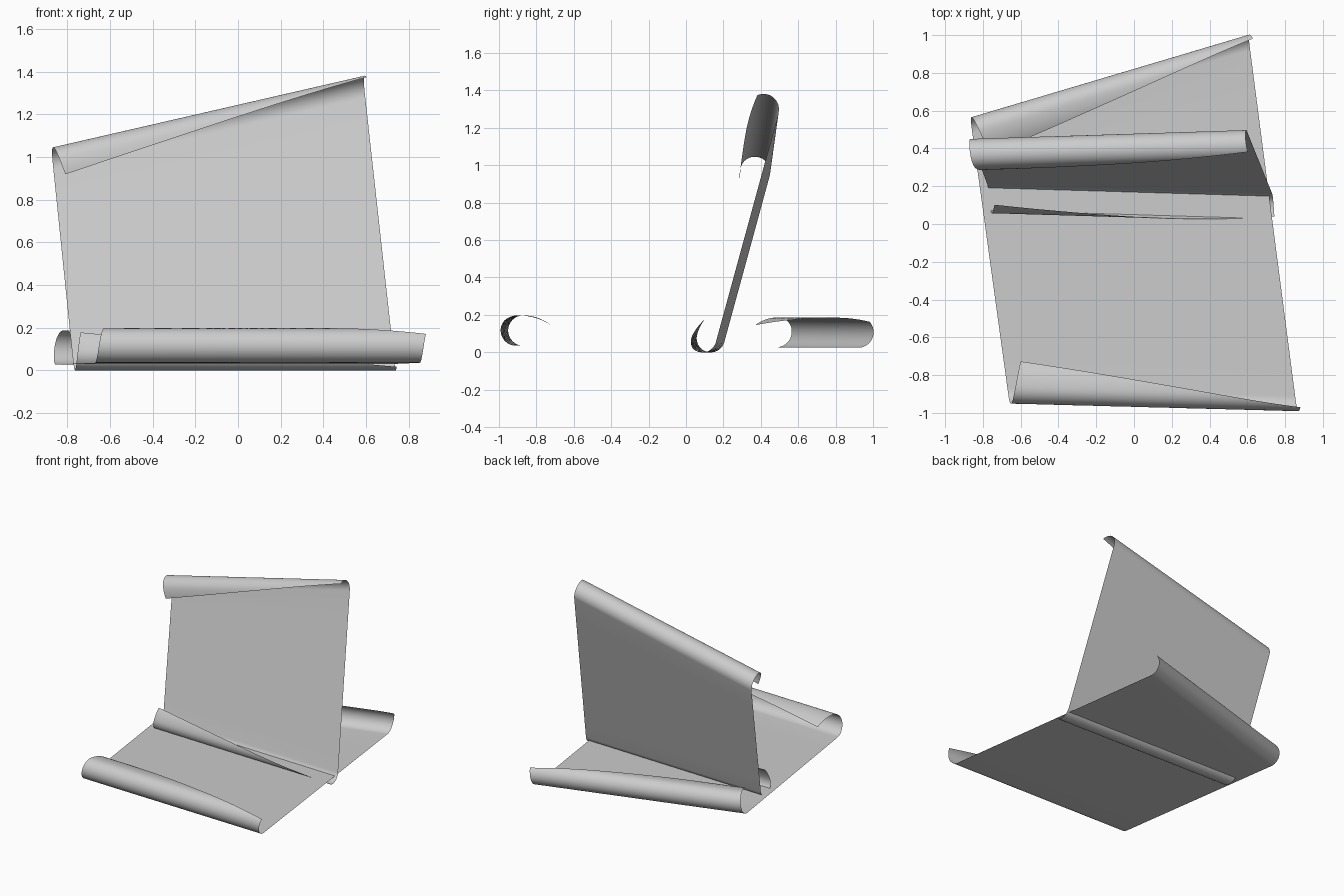
import bpy
from math import sin, cos, pi
from mathutils import Vector

if "Cube" in bpy.data.objects:
    bpy.data.objects.remove(bpy.data.objects["Cube"])


def roll(d, r):
    """Cross-section of a curl: half circle, then a gentler arc."""
    if d <= pi * r:
        return r * sin(d / r), r * (1 - cos(d / r))
    e, big = d - pi * r, 3 * r
    return -big * sin(e / big), 2 * r - big * (1 - cos(e / big))


def curled(p, crease, sign, r):
    """Roll a flat point around a crease; returns plane position and height."""
    a, b = crease
    t = (b - a).normalized()
    n = Vector((-t.y, t.x)) * sign
    d = (p - a).dot(n)
    if d <= 0:
        return p, 0.0
    x, h = roll(d, r)
    return p + n * (x - d), h


def make_sheet(name, origin, e1, e2, low_edge, low_crease, high_crease, high_edge,
               r_low, r_high, cols=28, curl_rows=26, flat_rows=8):
    """Each edge / crease is a (left, right) pair in the sheet's flat plane."""
    e1, e2, origin = Vector(e1).normalized(), Vector(e2).normalized(), Vector(origin)
    up = e1.cross(e2).normalized()
    lines = [[Vector(p) for p in l] for l in (low_edge, low_crease, high_crease, high_edge)]
    rows = []
    for k, count in enumerate((curl_rows, flat_rows, curl_rows)):
        for i in range(count + (k == 2)):
            f = i / count
            rows.append([lines[k][s].lerp(lines[k + 1][s], f) for s in (0, 1)])
    verts = []
    for j, (left, right) in enumerate(rows):
        for c in range(cols + 1):
            p, h = left.lerp(right, c / cols), 0.0
            if j < curl_rows:
                p, h = curled(p, lines[1], -1, r_low)
            elif j > curl_rows + flat_rows:
                p, h = curled(p, lines[2], 1, r_high)
            verts.append(origin + e1 * p.x + e2 * p.y + up * h)
    w = cols + 1
    faces = [(j * w + c, j * w + c + 1, (j + 1) * w + c + 1, (j + 1) * w + c)
             for j in range(len(rows) - 1) for c in range(cols)]
    mesh = bpy.data.meshes.new(name)
    mesh.from_pydata(verts, [], faces)
    mesh.shade_smooth()
    obj = bpy.data.objects.new(name, mesh)
    bpy.context.collection.objects.link(obj)
    return obj


# Sheet lying on the ground, curled at front and back
make_sheet("lying_sheet", (0, 0, 0.03), (1, 0, 0), (0, 1, -0.006),
           low_edge=((-0.615, -1.28), (0.878, -1.097)),
           low_crease=((-0.67, -0.87), (0.853, -0.91)),
           high_crease=((-0.856, 0.483), (0.615, 0.92)),
           high_edge=((-0.911, 0.88), (0.59, 1.113)),
           r_low=0.081, r_high=0.08)

# Sheet standing upright and leaning back, curled at foot and top
make_sheet("standing_sheet", (0, 0.175, 0.03), (1, -0.03, 0), (0, 0.27, 1),
           low_edge=((-0.735, -0.304), (0.747, -0.124)),
           low_crease=((-0.775, 0.026), (0.732, 0.026)),
           high_crease=((-0.866, 0.945), (0.597, 1.293)),
           high_edge=((-0.899, 1.275), (0.578, 1.478)),
           r_low=0.075, r_high=0.08)
